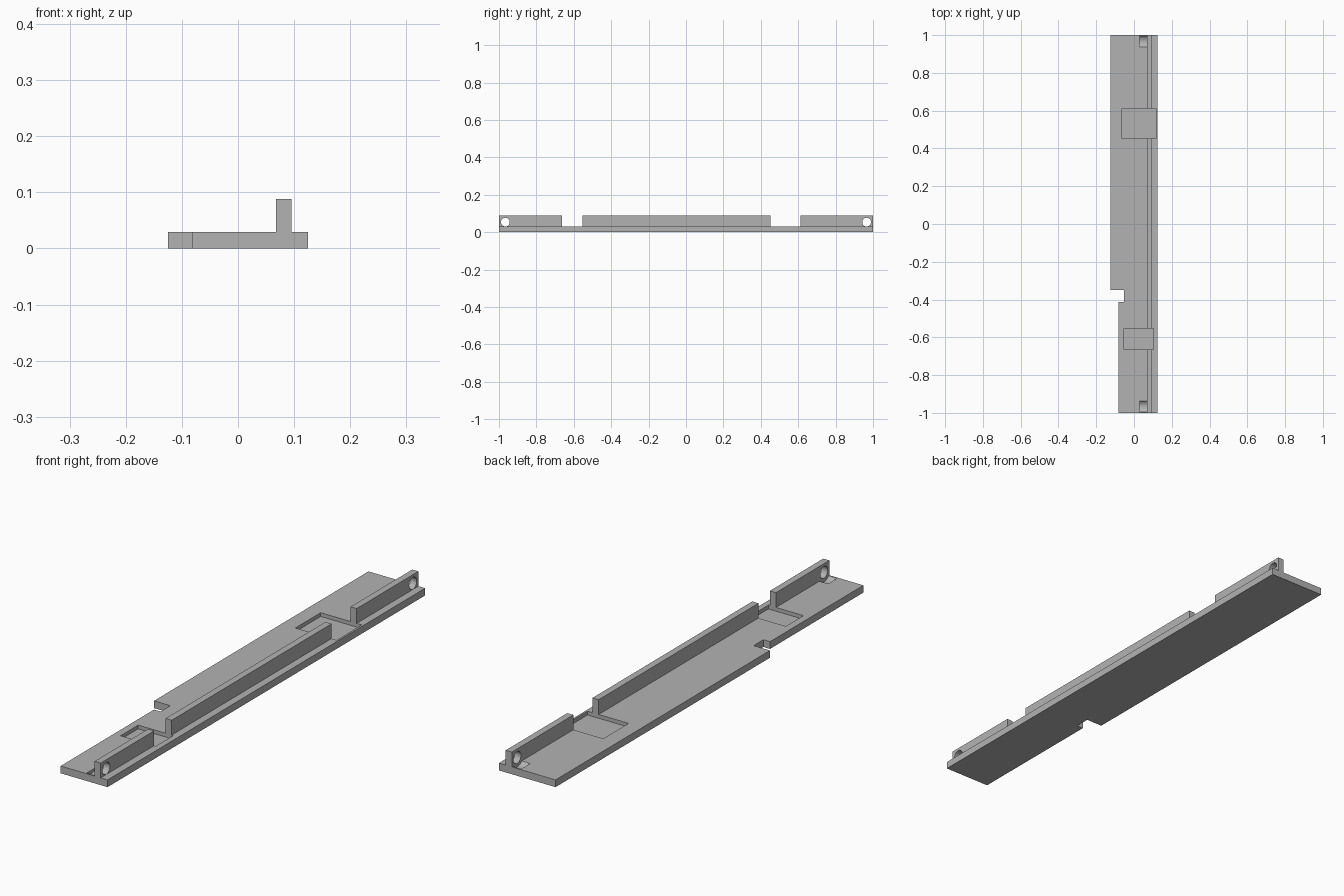
import bpy, bmesh, math
from mathutils import Matrix, Vector

cube = bpy.data.objects.get("Cube")
if cube:
    bpy.data.objects.remove(cube, do_unlink=True)

grey = bpy.data.materials.new("plain grey")
grey.use_nodes = True
color = (0.45, 0.45, 0.45, 1)
grey.diffuse_color = color
grey.node_tree.nodes["Principled BSDF"].inputs["Base Color"].default_value = color

BASE_TOP, RIB_TOP = 0.029, 0.088
RIB_X = (0.068, 0.095)
HOLE_Y, HOLE_Z = 0.966, 0.0535


def add_object(name, bm):
    bmesh.ops.recalc_face_normals(bm, faces=bm.faces)
    mesh = bpy.data.meshes.new(name)
    bm.to_mesh(mesh)
    bm.free()
    mesh.materials.append(grey)
    obj = bpy.data.objects.new(name, mesh)
    bpy.context.collection.objects.link(obj)
    return obj


def box(name, xs, ys, zs):
    bm = bmesh.new()
    bmesh.ops.create_cube(bm, size=1)
    for v in bm.verts:
        v.co = Vector([r[0] if c < 0 else r[1] for c, r in zip(v.co, (xs, ys, zs))])
    return add_object(name, bm)


def cylinder_x(name, xs, y, z, radius):
    bm = bmesh.new()
    place = Matrix.Translation((sum(xs) / 2, y, z)) @ Matrix.Rotation(math.pi / 2, 4, 'Y')
    bmesh.ops.create_cone(bm, cap_ends=True, segments=40, radius1=radius,
                          radius2=radius, depth=xs[1] - xs[0], matrix=place)
    return add_object(name, bm)


def cut(target, cutter):
    mod = target.modifiers.new("cut", 'BOOLEAN')
    mod.operation, mod.solver, mod.object = 'DIFFERENCE', 'EXACT', cutter
    bpy.context.view_layer.objects.active = target
    bpy.ops.object.modifier_apply(modifier=mod.name)
    bpy.data.objects.remove(cutter, do_unlink=True)


# Base plate with the stepped, notched edge
outline = [(0.125, -1), (0.125, 1), (-0.125, 1), (-0.125, -0.35),
           (-0.053, -0.35), (-0.053, -0.412), (-0.082, -0.412), (-0.082, -1)]
bm = bmesh.new()
face = bm.faces.new([bm.verts.new((x, y, 0)) for x, y in outline])
top = bmesh.ops.extrude_face_region(bm, geom=[face])["geom"]
bmesh.ops.translate(bm, vec=(0, 0, BASE_TOP),
                    verts=[g for g in top if isinstance(g, bmesh.types.BMVert)])
base = add_object("base_plate", bm)

# Shallow pockets under the rib gaps
gaps = [(-0.664, -0.553), (0.453, 0.612)]
for ys, xs in zip(gaps, [(-0.053, 0.102), (-0.064, 0.117)]):
    cut(base, box("pocket_cutter", xs, ys, (0.014, 0.1)))

# Curved clearance recesses beside the end holes
for side in (-1, 1):
    cut(base, cylinder_x("recess_cutter", (0.03, RIB_X[0]), side * HOLE_Y, HOLE_Z, 0.038))

# Upright rib in three lengths
ribs = {"front_rib": (-1, gaps[0][0]), "middle_rib": (gaps[0][1], gaps[1][0]),
        "back_rib": (gaps[1][1], 1)}
for name, ys in ribs.items():
    ribs[name] = box(name, RIB_X, ys, (BASE_TOP, RIB_TOP))

# Round holes through the outer ends of the rib
for name, side in (("front_rib", -1), ("back_rib", 1)):
    cut(ribs[name], cylinder_x("hole_cutter", (0.04, 0.12), side * HOLE_Y, HOLE_Z, 0.0235))

# Smooth round holes, crisp edges elsewhere
bpy.ops.object.select_all(action='DESELECT')
for obj in [base, *ribs.values()]:
    obj.select_set(True)
bpy.context.view_layer.objects.active = base
bpy.ops.object.shade_smooth_by_angle(angle=math.radians(30))
